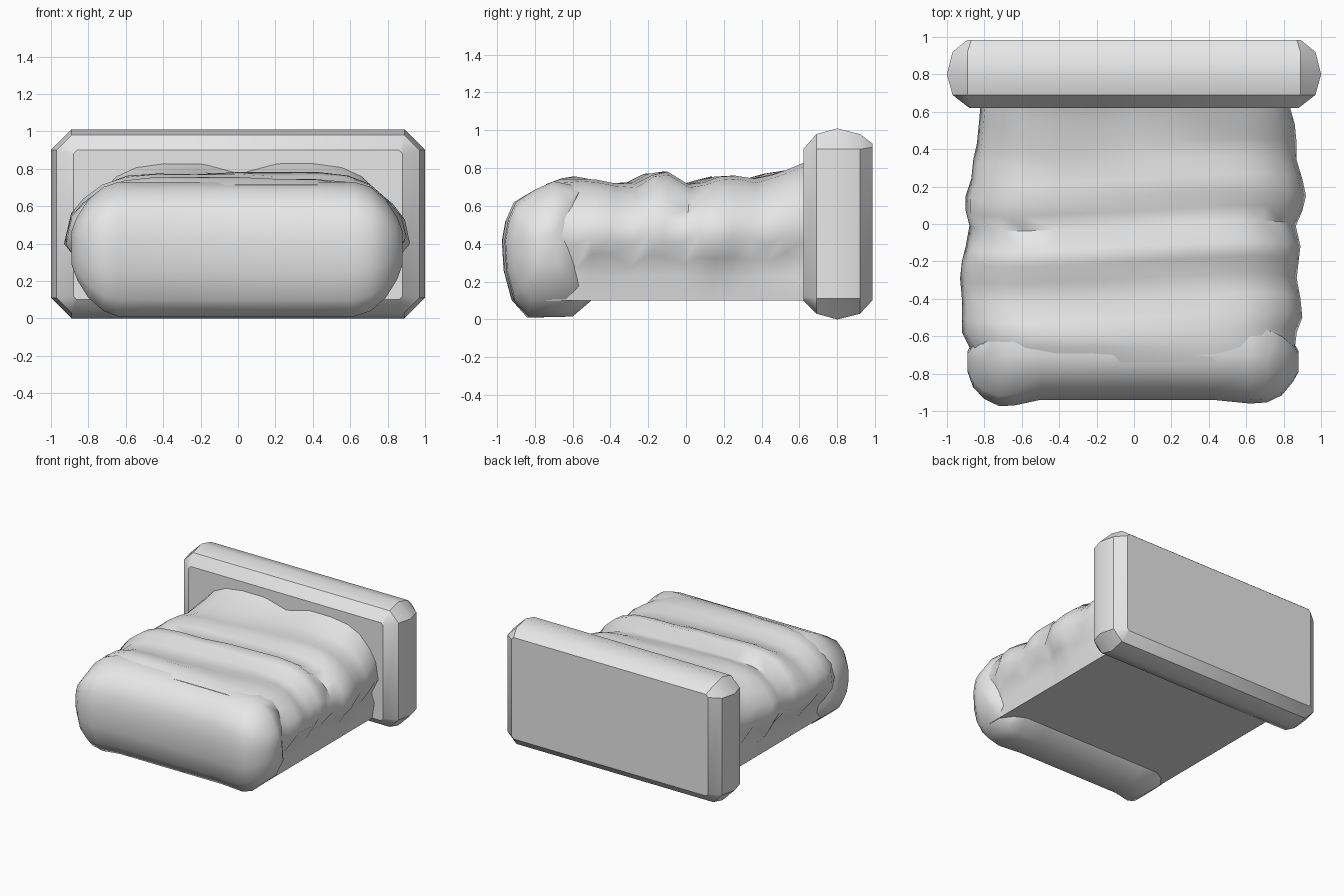
import bpy
import bmesh
import math

cube = bpy.data.objects.get("Cube")
if cube:
    bpy.data.objects.remove(cube, do_unlink=True)

GREY = (0.8, 0.8, 0.8, 1)
grey = bpy.data.materials.new("plain_grey")
grey.use_nodes = True
grey.diffuse_color = GREY
grey.node_tree.nodes["Principled BSDF"].inputs["Base Color"].default_value = GREY


def loft(name, rings, angle):
    """Join equal closed rings of points into a capped solid."""
    bm = bmesh.new()
    loops = [[bm.verts.new(p) for p in ring] for ring in rings]
    for a, b in zip(loops, loops[1:]):
        for i in range(len(a)):
            j = (i + 1) % len(a)
            bm.faces.new((a[i], a[j], b[j], b[i]))
    bm.faces.new(loops[0])
    bm.faces.new(loops[-1])
    bmesh.ops.recalc_face_normals(bm, faces=bm.faces)
    mesh = bpy.data.meshes.new(name)
    bm.to_mesh(mesh)
    bm.free()
    mesh.materials.append(grey)
    obj = bpy.data.objects.new(name, mesh)
    bpy.context.collection.objects.link(obj)
    bpy.ops.object.select_all(action="DESELECT")
    obj.select_set(True)
    bpy.context.view_layer.objects.active = obj
    bpy.ops.object.shade_smooth_by_angle(angle=math.radians(angle))
    return obj


# Headboard: chamfered rectangles stacked from front to back
def chamfered_rectangle(y, half, low, high, cut):
    right = [(half - cut, low), (half, low + cut), (half, high - cut), (half - cut, high)]
    outline = right + [(-x, z) for x, z in reversed(right)]
    return [(x, y, z) for x, z in outline]


board = [(0.62, 0.88, 0.1, 0.9, 0.02), (0.69, 0.97, 0.03, 0.98, 0.08),
         (0.8, 1.0, 0.0, 1.01, 0.11), (0.92, 0.97, 0.03, 0.98, 0.08),
         (0.985, 0.89, 0.1, 0.93, 0.02)]
loft("headboard", [chamfered_rectangle(*s) for s in board], 32)

# Covered mattress: rows of y, right width, left width, top height
rows = [(-0.74, 0.85, 0.87, 0.715), (-0.66, 0.88, 0.86, 0.745), (-0.58, 0.92, 0.87, 0.755),
        (-0.5, 0.92, 0.9, 0.74), (-0.4, 0.92, 0.89, 0.72), (-0.29, 0.93, 0.87, 0.725),
        (-0.2, 0.92, 0.88, 0.77), (-0.12, 0.9, 0.89, 0.782), (-0.01, 0.88, 0.865, 0.715),
        (0.07, 0.9, 0.9, 0.735), (0.15, 0.9, 0.92, 0.755), (0.24, 0.87, 0.9, 0.76),
        (0.34, 0.86, 0.87, 0.745), (0.43, 0.84, 0.87, 0.77), (0.53, 0.83, 0.86, 0.79),
        (0.64, 0.82, 0.83, 0.835)]
# Upper side: fraction of width, fraction of the rise from the hem to the top
shoulder = [(1.0, 0.0), (0.97, 0.36), (0.9, 0.6), (0.79, 0.83), (0.66, 0.95), (0.48, 1.0), (0.25, 1.0)]


def cover_ring(index, y, right, left, top):
    back = max(0, (y - 0.3) / 0.34)
    hem = 0.42 + 0.025 * math.sin(index * 2.3)

    def side(width, sign):
        pts = [(sign * 0.78, y, 0.1), (sign * 0.8, y, 0.23),
               (sign * 0.93 * width, y, hem - 0.1 + 0.025 * math.sin(index * 1.9 + sign))]
        for fx, fz in shoulder:
            x = sign * width * fx
            fold = 0.012 * math.sin(index * 1.7 + x * 4) * fz * (1 - back)
            slant = 0.05 * x * fz if -0.6 < y < 0.5 else 0
            pts.append((x, y + slant, hem + (top - hem) * fz + min(fold, 0)))
        return pts

    middle = (0, y, top - 0.055 * back)
    return side(left, 1) + [middle] + side(right, -1)[::-1]


loft("mattress_cover", [cover_ring(i, *row) for i, row in enumerate(rows)], 50)

# Rounded front end of the cover, hanging below the mattress
roll_profile = [(-0.5, 0.1), (-0.6, 0.015), (-0.81, 0.01), (-0.89, 0.1), (-0.93, 0.25),
                (-0.94, 0.42), (-0.92, 0.53), (-0.88, 0.62), (-0.8, 0.685), (-0.7, 0.73), (-0.55, 0.7)]
# Stations along x: position, scale about the core, forward bulge
stations = [(-0.89, 0.25, 0), (-0.86, 0.47, -0.04), (-0.8, 0.73, -0.05), (-0.72, 0.92, -0.05),
            (-0.64, 1.0, -0.03), (-0.5, 1.0, 0), (0, 1.0, 0), (0.42, 1.0, 0), (0.62, 1.0, -0.02),
            (0.71, 0.92, -0.03), (0.79, 0.73, -0.03), (0.85, 0.47, -0.01), (0.88, 0.25, 0)]


def roll_ring(x, scale, bulge):
    ring = []
    for y, z in roll_profile:
        forward = bulge if y < -0.8 else 0
        ring.append((x, -0.74 + (y + 0.74) * scale + forward, 0.38 + (z - 0.38) * scale))
    return ring


loft("cover_front_roll", [roll_ring(*s) for s in stations], 50)
